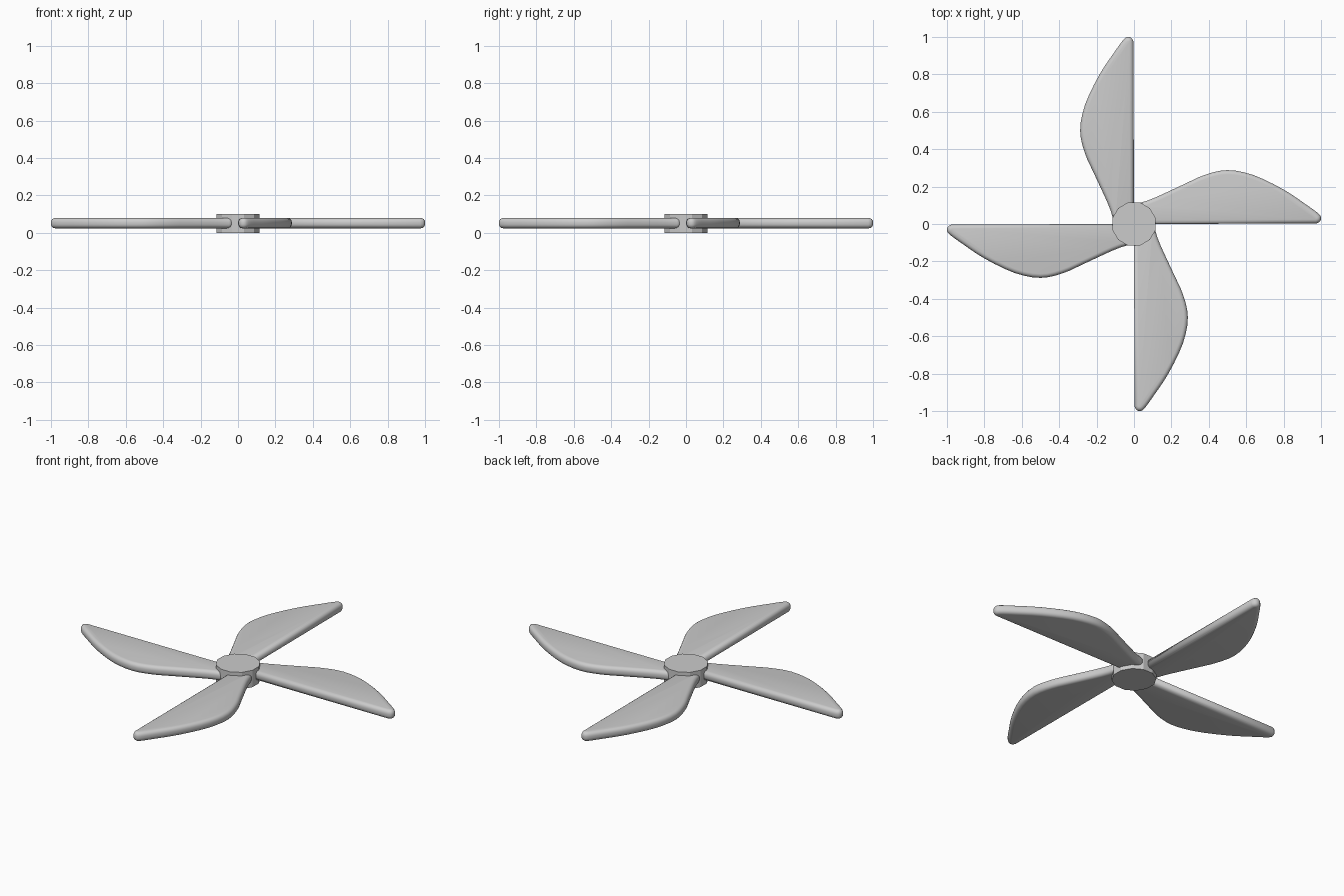
import bpy, bmesh, math
from mathutils import Vector

if "Cube" in bpy.data.objects:
    bpy.data.objects.remove(bpy.data.objects["Cube"])

def catmull(pts, steps=3):
    """Smooth an open chain of points."""
    p = [pts[0]] + pts + [pts[-1]]
    out = []
    for i in range(1, len(p) - 2):
        a, b, c, d = p[i - 1:i + 3]
        for s in range(steps):
            t = s / steps
            out.append(0.5 * (2 * b + (c - a) * t + (2 * a - 5 * b + 4 * c - d) * t * t
                              + (3 * b - a - 3 * c + d) * t ** 3))
    return out + [pts[-1]]

def inset(pts, dist):
    """Mitred inset of a counter-clockwise outline."""
    out = []
    for i, p in enumerate(pts):
        e1 = (p - pts[i - 1]).normalized()
        e2 = (pts[(i + 1) % len(pts)] - p).normalized()
        n1, n2 = Vector((-e1.y, e1.x)), Vector((-e2.y, e2.x))
        m = (n1 + n2).normalized()
        out.append(p + m * dist / max(m.dot(n1), 0.6))
    return out

# Blade outline: straight edge along x, curved tip and belly back to the root
curve = [Vector(p) for p in [
    (0.975, 0.003), (0.993, 0.012), (1.0, 0.032), (0.986, 0.056), (0.92, 0.104),
    (0.80, 0.184), (0.64, 0.261), (0.50, 0.288), (0.38, 0.263), (0.27, 0.214),
    (0.11, 0.140), (0.03, 0.112)]]
outline = [Vector((0.03, 0.0))] + catmull(curve)

# Rounded edge section: quarter rounds at bottom and top
Z0, Z1, R, SEG = 0.024, 0.079, 0.022, 4
section = []
for k in range(SEG + 1):
    a = math.pi / 2 * k / SEG
    section.append((R * (1 - math.sin(a)), Z0 + R * (1 - math.cos(a))))
section += [(d, Z0 + Z1 - z) for d, z in reversed(section)]

bm = bmesh.new()
rings = [[bm.verts.new((p.x, p.y, z)) for p in inset(outline, d)] for d, z in section]
n = len(outline)
for lo, hi in zip(rings, rings[1:]):
    for i in range(n):
        j = (i + 1) % n
        bm.faces.new((lo[i], lo[j], hi[j], hi[i]))
bm.faces.new(rings[0][::-1])
bm.faces.new(rings[-1])
bmesh.ops.recalc_face_normals(bm, faces=bm.faces[:])
blade_mesh = bpy.data.meshes.new("blade")
bm.to_mesh(blade_mesh)
bm.free()

# Four blades around the hub
for i in range(4):
    blade = bpy.data.objects.new(f"blade_{i + 1}", blade_mesh)
    blade.rotation_euler.z = i * math.pi / 2
    bpy.context.collection.objects.link(blade)
bpy.context.view_layer.objects.active = blade
blade.select_set(True)
bpy.ops.object.shade_smooth()

# Flat-sided hub
bpy.ops.mesh.primitive_cylinder_add(vertices=12, radius=0.12, depth=0.1,
                                    location=(0, 0, 0.05),
                                    rotation=(0, 0, math.radians(15)))
bpy.context.object.name = "hub"
